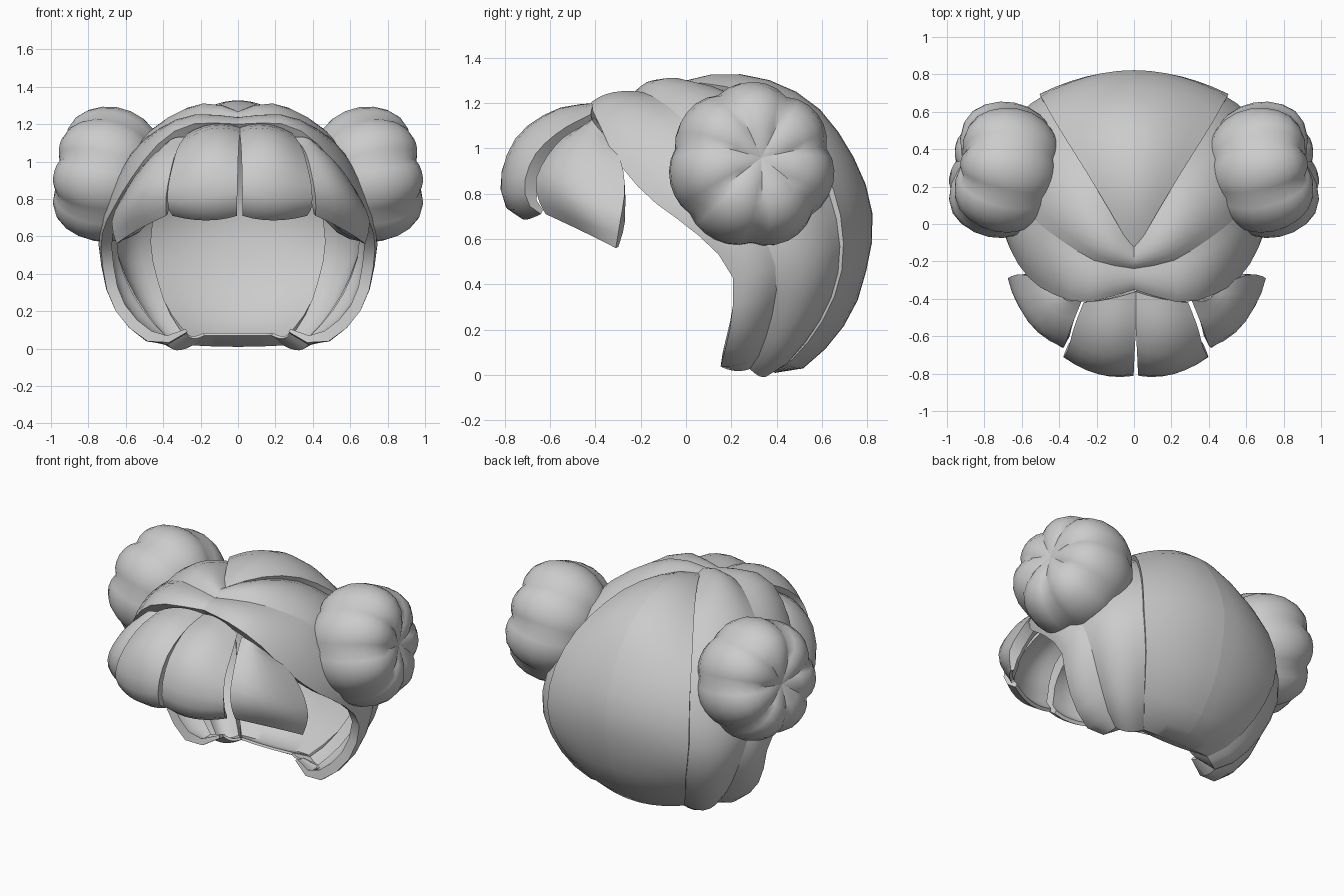
import bpy, bmesh, math
from mathutils import Vector, Matrix

if "Cube" in bpy.data.objects:
    bpy.data.objects.remove(bpy.data.objects["Cube"])

grey = bpy.data.materials.new("hair_grey")
grey.diffuse_color = (0.6, 0.6, 0.6, 1)
grey.use_nodes = True
grey.node_tree.nodes["Principled BSDF"].inputs["Base Color"].default_value = grey.diffuse_color
HEAD = Vector((0, 0.15, 0.62))


def resample(points, n):
    """Smooth curve through the points, n+1 samples evenly along its length."""
    p = [Vector(q) for q in points]
    p = [2 * p[0] - p[1]] + p + [2 * p[-1] - p[-2]]
    fine = []
    for i in range(1, len(p) - 2):
        a, b, c, d = p[i - 1:i + 3]
        for k in range(12):
            t = k / 12
            fine.append(0.5 * (2 * b + (c - a) * t + (2 * a - 5 * b + 4 * c - d) * t * t
                               + (3 * b - a - 3 * c + d) * t ** 3))
    fine.append(p[-2])
    dist = [0]
    for a, b in zip(fine, fine[1:]):
        dist.append(dist[-1] + (b - a).length)
    out, j = [], 0
    for i in range(n + 1):
        s = dist[-1] * i / n
        while j < len(dist) - 2 and dist[j + 1] < s:
            j += 1
        out.append(fine[j].lerp(fine[j + 1], min(1, (s - dist[j]) / (dist[j + 1] - dist[j]))))
    return out


def finish(name, bm, mirror_x=0.0, thickness=0.0, weights=None, angle=40):
    me = bpy.data.meshes.new(name)
    bm.to_mesh(me)
    bm.free()
    me.materials.append(grey)
    ob = bpy.data.objects.new(name, me)
    ob.location.x = mirror_x
    bpy.context.collection.objects.link(ob)
    bpy.context.view_layer.objects.active = ob
    ob.select_set(True)
    bpy.ops.object.shade_smooth_by_angle(angle=math.radians(angle))
    ob.select_set(False)
    if thickness:
        group = ob.vertex_groups.new(name="thickness")
        for i, w in enumerate(weights):
            group.add([i], w, 'REPLACE')
        s = ob.modifiers.new("thickness", 'SOLIDIFY')
        s.thickness, s.offset = thickness, -1
        s.vertex_group = "thickness"
        e = ob.modifiers.new("crisp_edges", 'EDGE_SPLIT')
        e.split_angle = math.radians(55)
    m = ob.modifiers.new("mirror", 'MIRROR')
    m.use_mirror_merge = False
    return ob


def panel(name, left, right, mid=None, bulge=0.0, t0=0.0, n=18, cols=6,
          thickness=0.05, centre=HEAD, mirror_x=0.0):
    """Sheet of hair lofted over three rails, thickened inwards, thin at its tip."""
    A, B = resample(left, n), resample(right, n)
    if mid:
        M = resample(mid, n)
    else:
        M = []
        for a, b in zip(A, B):
            c = (a + b) / 2
            M.append(c + (c - centre).normalized() * bulge * min(1, (a - b).length / 0.25))
    bm = bmesh.new()
    rows, weights = [], []
    for i, (a, m, b) in enumerate(zip(A, M, B)):
        row = []
        for k in range(cols + 1):
            t = t0 + (1 - t0) * k / cols
            co = a * (1 - t) * (1 - 2 * t) + m * 4 * t * (1 - t) + b * t * (2 * t - 1)
            row.append(bm.verts.new(co))
            weights.append(min(1, 0.3 + 0.35 * (n - i)))
        rows.append(row)
    for r, s in zip(rows, rows[1:]):
        for k in range(cols):
            bm.faces.new((r[k], r[k + 1], s[k + 1], s[k]))
    bm.normal_update()
    if sum((f.calc_center_median() - centre).dot(f.normal) * f.calc_area() for f in bm.faces) < 0:
        bmesh.ops.reverse_faces(bm, faces=bm.faces[:])
    return finish(name, bm, mirror_x, thickness, weights)


# Seams running from the crown to the nape
spine = [(0, -0.14, 1.25), (0, 0, 1.3), (0, 0.17, 1.33), (0, 0.37, 1.3),
         (0, 0.56, 1.2), (0, 0.7, 1.03), (0, 0.8, 0.82), (0, 0.825, 0.65),
         (0, 0.8, 0.48), (0, 0.74, 0.29), (0, 0.62, 0.12), (0, 0.47, 0.005),
         (0, 0.34, 0.03), (0, 0.28, 0.07)]
back_seam = [(0.012, -0.14, 1.25), (0.1, 0.02, 1.29), (0.25, 0.27, 1.24), (0.4, 0.51, 1.05),
             (0.48, 0.65, 0.82), (0.505, 0.695, 0.57), (0.46, 0.66, 0.36), (0.38, 0.55, 0.16),
             (0.26, 0.4, 0.02), (0.18, 0.29, 0.07)]
# The side panel tucks under the raised edge of the back panel
tuck = [0, 0.02, 0.04, 0.05, 0.04, 0.025, 0.02, 0.015, 0.0, 0.0]
tucked_seam = [HEAD + (Vector(p) - HEAD) * (1 - k) for p, k in zip(back_seam, tuck)]
tucked_seam[0] = Vector((-0.012, -0.12, 1.245))
side_seam = [(-0.012, -0.24, 1.235), (0.2, -0.2, 1.25), (0.37, -0.1, 1.2), (0.54, 0.03, 1.08),
             (0.67, 0.2, 0.82), (0.7, 0.36, 0.58), (0.66, 0.4, 0.4), (0.55, 0.36, 0.19),
             (0.4, 0.29, 0.03), (0.28, 0.25, 0.08)]
front_edge = [(-0.005, -0.35, 1.2), (0.25, -0.42, 1.2), (0.42, -0.38, 1.1), (0.55, -0.3, 0.94),
              (0.65, -0.16, 0.78), (0.725, 0.05, 0.62), (0.725, 0.2, 0.45), (0.68, 0.2, 0.25),
              (0.57, 0.17, 0.1), (0.42, 0.15, 0.02), (0.27, 0.2, 0.09)]

# Back, side and face-framing panels
panel("back_panel", [(-x, y, z) for x, y, z in back_seam], back_seam, mid=spine, t0=0.5)
panel("side_panel", tucked_seam, side_seam, bulge=0.055)
panel("face_framing_band", side_seam, front_edge, bulge=0.03, thickness=0.06)

# Fringe, four locks
FACE = Vector((0.15, -0.3, 0.75))
panel("centre_fringe",
      [(-0.005, -0.36, 1.18), (0.0, -0.55, 1.15), (0.008, -0.72, 1.05), (0.012, -0.805, 0.9),
       (0.015, -0.8, 0.77), (0.015, -0.73, 0.71)],
      [(0.28, -0.42, 1.15), (0.33, -0.55, 1.08), (0.36, -0.66, 0.98), (0.385, -0.71, 0.86),
       (0.385, -0.7, 0.76), (0.36, -0.64, 0.71)],
      mid=[(0.14, -0.4, 1.2), (0.16, -0.57, 1.17), (0.18, -0.73, 1.06), (0.2, -0.8, 0.9),
           (0.2, -0.79, 0.75), (0.18, -0.71, 0.685)],
      n=10, thickness=0.07, centre=FACE, mirror_x=0.01)
panel("side_fringe",
      [(0.29, -0.4, 1.13), (0.35, -0.55, 1.04), (0.385, -0.65, 0.9), (0.4, -0.66, 0.8),
       (0.4, -0.62, 0.71)],
      [(0.42, -0.36, 1.06), (0.54, -0.29, 0.95), (0.63, -0.27, 0.82), (0.69, -0.29, 0.68),
       (0.665, -0.31, 0.56)],
      mid=[(0.37, -0.41, 1.12), (0.48, -0.48, 1.01), (0.56, -0.53, 0.86), (0.59, -0.5, 0.73),
           (0.55, -0.46, 0.635)],
      n=10, thickness=0.07, centre=FACE, mirror_x=0.015)

# Softly lobed buns, dimpled at the pole and smooth on the inner side
LOBES, PER, RINGS = 7, 6, 12
bm = bmesh.new()
normal = Vector((1, 0.2, 0.16)).normalized()
turn = normal.to_track_quat('Z', 'Y').to_matrix().to_4x4()
place = Matrix.Translation((0.705, 0.29, 0.925)) @ turn
grid = []
for i in range(1, RINGS):
    a = math.pi * i / RINGS
    ring = []
    for j in range(LOBES * PER):
        u = j / PER
        depth = 0.045 * (0.6 + 0.4 * math.cos(a))
        lobe = abs(math.sin(math.pi * u)) ** 0.8
        r = 0.37 - depth * (1 - lobe)
        s = math.sin(a) ** 0.75
        h = 0.3 * math.cos(a) * (0.93 + 0.07 * lobe) - 0.05 * max(0, math.cos(a)) ** 7
        w = 2 * math.pi * u / LOBES + 0.2
        ring.append(bm.verts.new(place @ Vector((r * s * math.cos(w), r * s * math.sin(w), h))))
    grid.append(ring)
N = LOBES * PER
for p, q in zip(grid, grid[1:]):
    for j in range(N):
        bm.faces.new((p[j], q[j], q[(j + 1) % N], p[(j + 1) % N]))
for ring, h in ((grid[0], 0.22), (grid[-1], -0.29)):
    pole = bm.verts.new(place @ Vector((0, 0, h)))
    for j in range(N):
        bm.faces.new((pole, ring[j], ring[(j + 1) % N]))
bmesh.ops.recalc_face_normals(bm, faces=bm.faces[:])
finish("bun", bm, angle=45)
